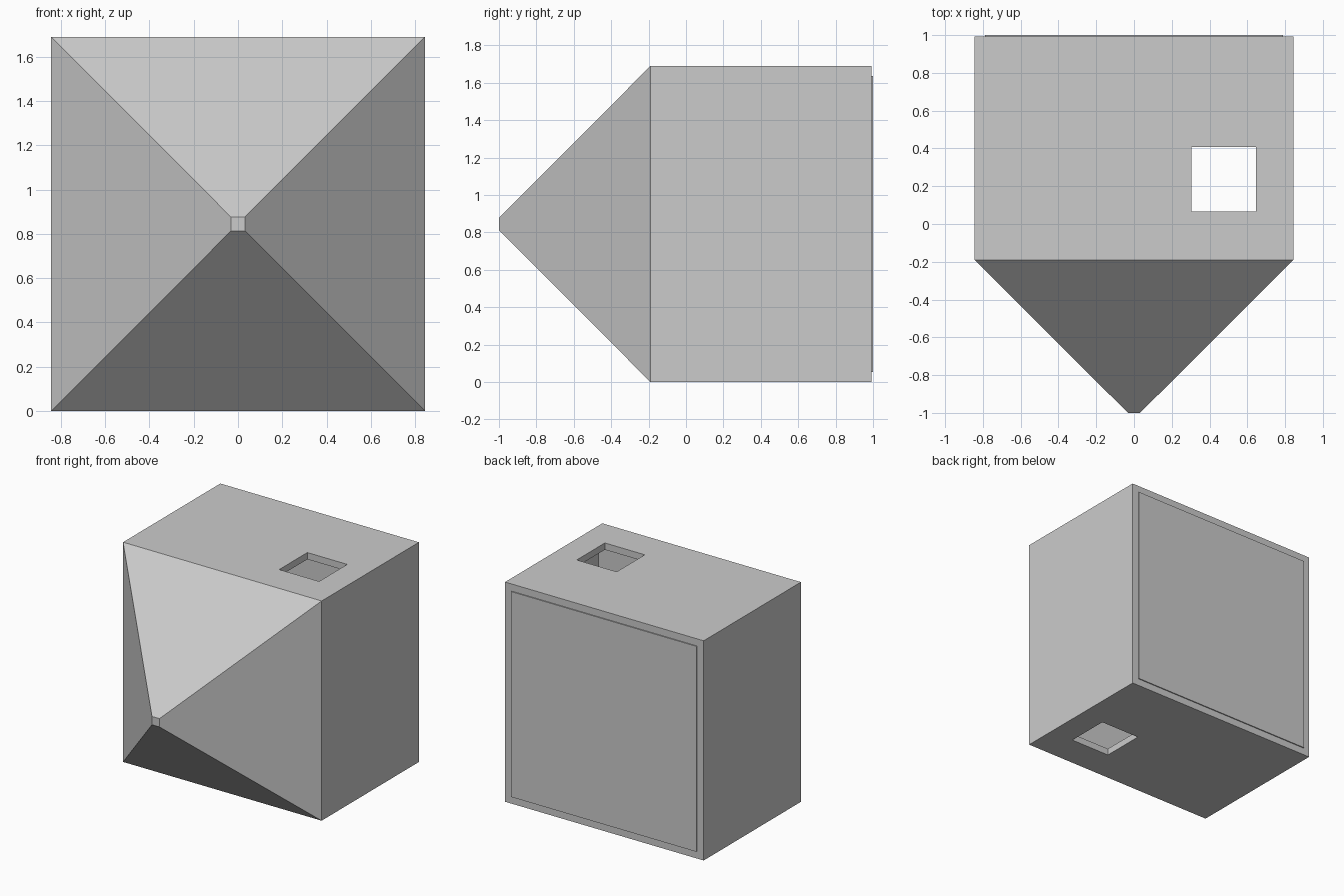
import bpy, bmesh

if "Cube" in bpy.data.objects:
    bpy.data.objects.remove(bpy.data.objects["Cube"])

S = 0.845          # half width of the body
MID = S            # height of the centre line


def box(name, lo, hi):
    """Axis-aligned box between two corners."""
    bm = bmesh.new()
    bmesh.ops.create_cube(bm, size=1)
    for v in bm.verts:
        v.co = [(a + b) / 2 + c * (b - a) for a, b, c in zip(lo, hi, v.co)]
    return add(name, bm)


def add(name, bm):
    bmesh.ops.recalc_face_normals(bm, faces=bm.faces)
    mesh = bpy.data.meshes.new(name)
    bm.to_mesh(mesh)
    bm.free()
    ob = bpy.data.objects.new(name, mesh)
    bpy.context.collection.objects.link(ob)
    return ob


def cut(target, cutter):
    """Subtract the cutter, apply, and remove it."""
    cutter.hide_render = True
    mod = target.modifiers.new("cut", 'BOOLEAN')
    mod.operation = 'DIFFERENCE'
    mod.solver = 'EXACT'
    mod.object = cutter
    bpy.context.view_layer.objects.active = target
    bpy.ops.object.modifier_apply(modifier=mod.name)
    bpy.data.objects.remove(cutter)


# Body: square sections lofted from the blunt nose to the back
bm = bmesh.new()
rings = []
for y, r in ((-1, 0.032), (-0.19, S), (0.992, S)):
    rings.append([bm.verts.new((sx * r, y, MID + sz * r))
                  for sx, sz in ((-1, -1), (1, -1), (1, 1), (-1, 1))])
for a, b in zip(rings, rings[1:]):
    for i in range(4):
        j = (i + 1) % 4
        bm.faces.new((a[i], a[j], b[j], b[i]))
bm.faces.new(rings[0])
bm.faces.new(rings[-1])
body = add("body", bm)

# Hollow inside, then the square hole through top and bottom walls
I = S - 0.052
cut(body, box("cavity_cutter", (-I, -0.07, MID - I), (I, 0.94, MID + I)))
cut(body, box("hole_cutter", (0.305, 0.065, -0.5), (0.645, 0.407, 2.2)))

# Thin raised panel on the back
P = S - 0.055
box("back_panel", (-P, 0.96, MID - P), (P, 1.0, MID + P))
